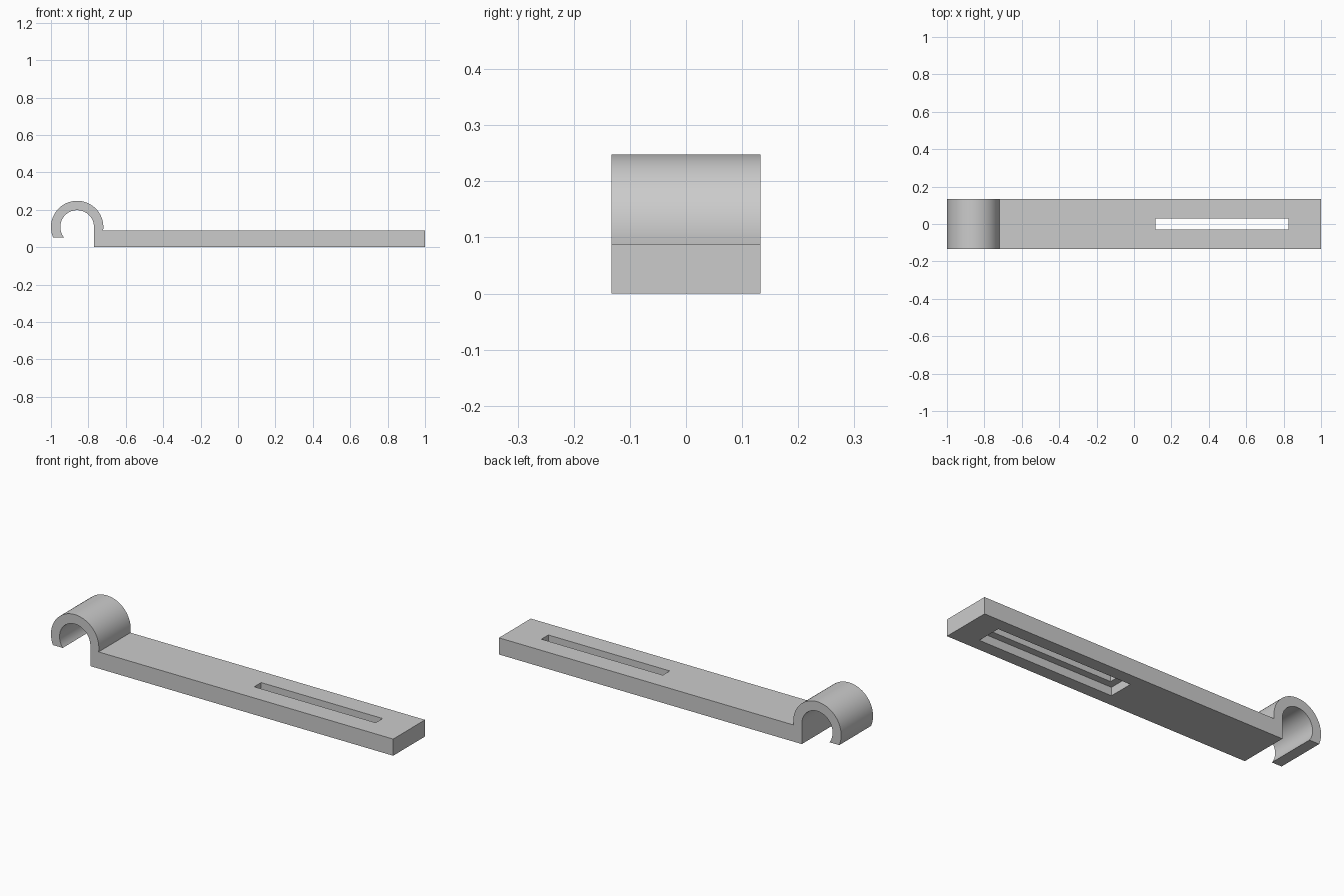
import bpy
import bmesh
from math import asin, cos, pi, radians, sin

cube = bpy.data.objects.get("Cube")
if cube:
    bpy.data.objects.remove(cube, do_unlink=True)

HALF_WIDTH = 0.133
BAR_TOP = 0.088
CX, CZ = -0.86, 0.108        # hook centre
R_OUT, R_IN = 0.14, 0.09
TIP_Z = 0.053                # flat end of the hook

gray = bpy.data.materials.new("light_gray")
gray.use_nodes = True
color = (0.6, 0.6, 0.6, 1)
gray.diffuse_color = color
gray.node_tree.nodes["Principled BSDF"].inputs["Base Color"].default_value = color


def arc(radius, start, end, steps=40):
    return [(CX + radius * cos(start + (end - start) * i / steps),
             CZ + radius * sin(start + (end - start) * i / steps))
            for i in range(steps + 1)]


def drop_angle(radius, z):
    return asin((CZ - z) / radius)


def make_object(name, bm):
    bmesh.ops.recalc_face_normals(bm, faces=bm.faces)
    mesh = bpy.data.meshes.new(name)
    bm.to_mesh(mesh)
    bm.free()
    mesh.materials.append(gray)
    obj = bpy.data.objects.new(name, mesh)
    bpy.context.collection.objects.link(obj)
    return obj


def box_cutter(name, x0, x1, half_y, z0, z1):
    bm = bmesh.new()
    bmesh.ops.create_cube(bm, size=1)
    for v in bm.verts:
        v.co = (x1 if v.co.x > 0 else x0,
                half_y if v.co.y > 0 else -half_y,
                z1 if v.co.z > 0 else z0)
    obj = make_object(name, bm)
    obj.hide_render = True
    return obj


# Side profile: bar, outer hook arc, then inner arc back to the bar
profile = [(CX + R_IN, 0), (1, 0), (1, BAR_TOP)]
profile += arc(R_OUT, -drop_angle(R_OUT, BAR_TOP), pi + drop_angle(R_OUT, TIP_Z))
profile += arc(R_IN, pi + drop_angle(R_IN, TIP_Z), 0)

bm = bmesh.new()
face = bm.faces.new([bm.verts.new((x, -HALF_WIDTH, z)) for x, z in profile])
side = bmesh.ops.extrude_face_region(bm, geom=[face])["geom"]
bmesh.ops.translate(bm, vec=(0, 2 * HALF_WIDTH, 0),
                    verts=[g for g in side if isinstance(g, bmesh.types.BMVert)])
body = make_object("hooked_bar", bm)

# Through slot and the wider recess on the underside
cutters = [box_cutter("slot_cutter", 0.115, 0.825, 0.029, -0.1, 0.2),
           box_cutter("recess_cutter", 0.078, 0.863, 0.067, -0.1, 0.044)]

bpy.ops.object.select_all(action="DESELECT")
body.select_set(True)
bpy.context.view_layer.objects.active = body
for cutter in cutters:
    mod = body.modifiers.new(cutter.name, "BOOLEAN")
    mod.operation = "DIFFERENCE"
    mod.solver = "EXACT"
    mod.object = cutter
    bpy.ops.object.modifier_apply(modifier=mod.name)
    bpy.data.objects.remove(cutter, do_unlink=True)

bpy.ops.object.shade_smooth_by_angle(angle=radians(30))
